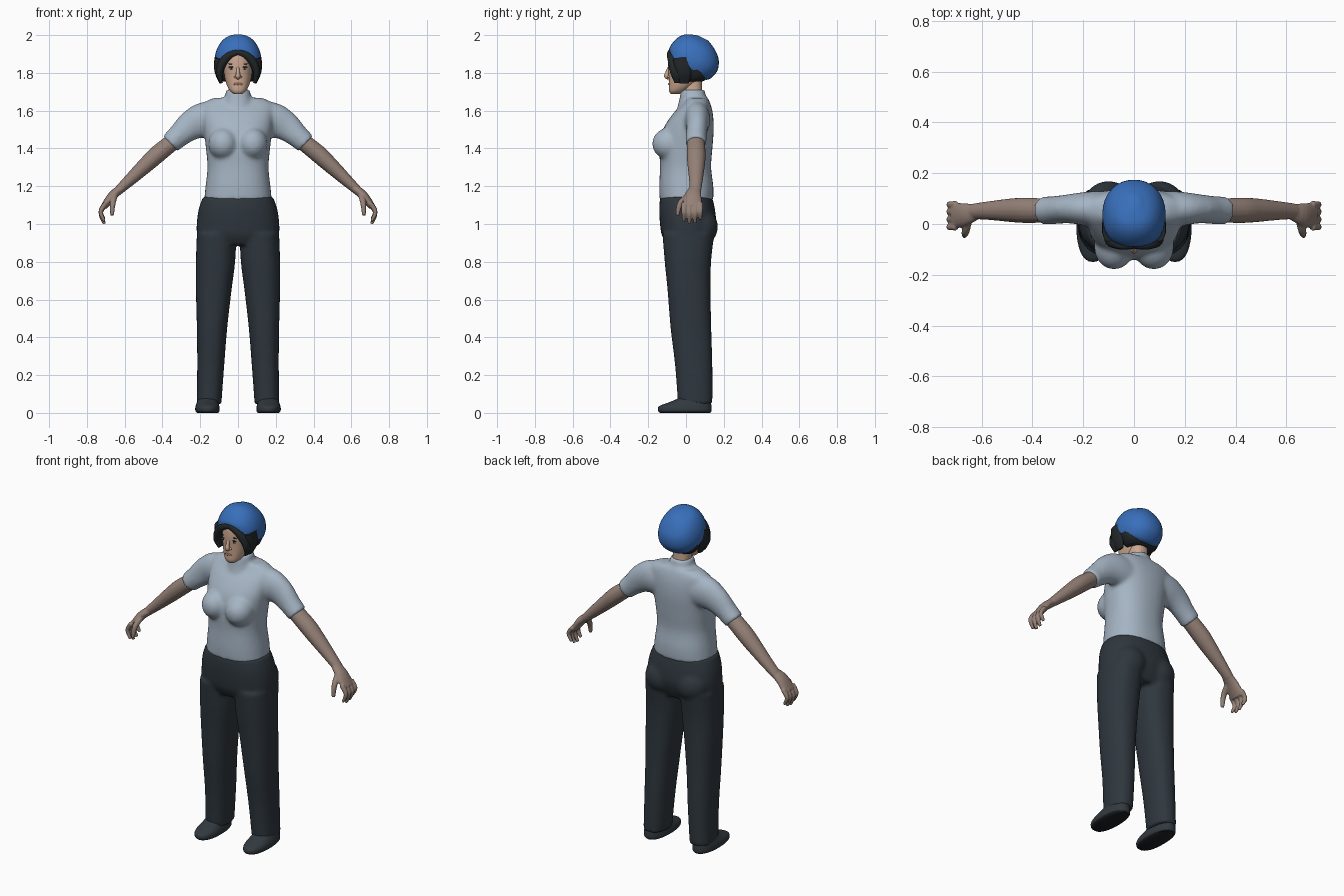
import bpy, bmesh, math
from mathutils import Vector, Matrix
from mathutils.bvhtree import BVHTree

cube = bpy.data.objects.get("Cube")
if cube:
    bpy.data.objects.remove(cube)


def material(name, *rgb):
    m = bpy.data.materials.new(name)
    m.use_nodes = True
    m.diffuse_color = (*rgb, 1)
    m.node_tree.nodes["Principled BSDF"].inputs["Base Color"].default_value = (*rgb, 1)
    return m


BLUE = material("hat_blue", .04, .16, .5)
GREY = material("shirt_grey", .38, .46, .55)
DARK = material("trouser_slate", .028, .038, .048)
SHOE = material("shoe_slate", .032, .042, .05)
SOLE = material("sole_black", .012, .014, .018)
FACE = material("face_skin", .6, .39, .28)
SKIN = material("arm_skin", .3, .22, .185)
HAIR = material("hair_black", .016, .02, .022)
WHITE = material("eye_white", .6, .58, .55)
LIPS = material("lip_rose", .42, .2, .16)


def spline(rows, steps=4):
    """Smooth curve through rows of numbers."""
    out = []
    for i in range(len(rows) - 1):
        p, q = rows[i], rows[i + 1]
        o, r = rows[max(i - 1, 0)], rows[min(i + 2, len(rows) - 1)]
        for k in range(steps):
            t = k / steps
            out.append([b + t * ((c - a) + t * (2 * a - 5 * b + 4 * c - d
                        + t * (3 * b - a - 3 * c + d))) / 2
                        for a, b, c, d in zip(o, p, q, r)])
    return out + [list(rows[-1])]


def skin_rings(bm, rings, sides, power):
    """Join rings given as centre and two half-axes, and cap both ends."""
    loops = []
    for centre, a, b in rings:
        loop = []
        for i in range(sides):
            t = 2 * math.pi * i / sides
            c, s = math.cos(t), math.sin(t)
            u = math.copysign(abs(c) ** (2 / power), c)
            v = math.copysign(abs(s) ** (2 / power), s)
            loop.append(bm.verts.new(centre + a * u + b * v))
        loops.append(loop)
    for low, high in zip(loops, loops[1:]):
        for i in range(sides):
            j = (i + 1) % sides
            bm.faces.new((low[i], low[j], high[j], high[i]))
    bm.faces.new(loops[0][::-1])
    bm.faces.new(loops[-1])


def stack(bm, rows, sides=32, power=2.3):
    """Horizontal sections: z, x from, x to, y from, y to."""
    rings = []
    for z, x0, x1, y0, y1 in spline(rows):
        rings.append((Vector(((x0 + x1) / 2, (y0 + y1) / 2, z)),
                      Vector(((x1 - x0) / 2, 0, 0)), Vector((0, (y1 - y0) / 2, 0))))
    skin_rings(bm, rings, sides, power)


def body(bm, rows, **kw):
    """Symmetric horizontal sections: z, half width, y front, y back."""
    stack(bm, [(z, -r, r, f, b) for z, r, f, b in rows], **kw)


def tube(bm, rows, sides=16):
    """Limb along a path: x, y, z, thickness radius, depth radius."""
    pts = spline(rows)
    rings = []
    for i, p in enumerate(pts):
        t = (Vector(pts[min(i + 1, len(pts) - 1)][:3]) - Vector(pts[max(i - 1, 0)][:3])).normalized()
        side = Vector((0, 1, 0))
        side = (side - t * side.dot(t)).normalized()
        rings.append((Vector(p[:3]), t.cross(side) * p[3], side * p[4]))
    skin_rings(bm, rings, sides, 2)


def ball(bm, centre, size):
    m = Matrix.Translation(centre) @ Matrix.Diagonal((*size, 1))
    bmesh.ops.create_uvsphere(bm, u_segments=20, v_segments=12, radius=1, matrix=m)


def mirror(bm):
    geom = bmesh.ops.duplicate(bm, geom=bm.verts[:] + bm.edges[:] + bm.faces[:])["geom"]
    for v in geom:
        if isinstance(v, bmesh.types.BMVert):
            v.co.x *= -1


def finish(bm, name, *mats, voxel=0, smooth=0):
    bmesh.ops.recalc_face_normals(bm, faces=bm.faces[:])
    me = bpy.data.meshes.new(name)
    bm.to_mesh(me)
    bm.free()
    for m in mats:
        me.materials.append(m)
    ob = bpy.data.objects.new(name, me)
    bpy.context.collection.objects.link(ob)
    bpy.ops.object.select_all(action='DESELECT')
    ob.select_set(True)
    bpy.context.view_layer.objects.active = ob
    bpy.ops.object.shade_smooth_by_angle(angle=math.radians(50))
    if voxel:
        r = ob.modifiers.new("blend", 'REMESH')
        r.mode, r.voxel_size, r.use_smooth_shade = 'VOXEL', voxel, True
        s = ob.modifiers.new("soften", 'SMOOTH')
        s.factor, s.iterations = .5, smooth
    return ob


# Shirt: sleeves and bust mirrored, then torso and collar
bm = bmesh.new()
tube(bm, [(.1, .06, 1.55, .09, .07), (.18, .06, 1.55, .095, .068),
          (.25, .06, 1.52, .08, .058), (.31, .055, 1.47, .063, .055), (.36, .053, 1.425, .056, .056)], 24)
ball(bm, (.078, -.09, 1.425), (.08, .09, .085))
mirror(bm)
body(bm, [(1.125, .18, -.14, .145), (1.2, .172, -.142, .145), (1.3, .162, -.138, .133),
          (1.4, .17, -.14, .14), (1.5, .182, -.122, .147), (1.58, .19, -.072, .143),
          (1.635, .19, -.02, .13), (1.668, .13, .0, .115)])
body(bm, [(1.6, .08, -.05, .11), (1.66, .072, -.035, .105), (1.71, .062, -.028, .1)])
finish(bm, "shirt", GREY, voxel=.01, smooth=10)

# Trousers: legs and seat mirrored, then hips
bm = bmesh.new()
stack(bm, [(.045, .088, .219, -.043, .14), (.25, .073, .216, -.058, .14), (.45, .057, .218, -.082, .134),
           (.65, .034, .223, -.098, .13), (.8, .015, .223, -.113, .133), (.95, .008, .218, -.125, .15)])
ball(bm, (.1, .075, .985), (.1, .095, .1))
mirror(bm)
body(bm, [(.89, .19, -.1, .12), (.94, .216, -.128, .145), (1., .219, -.138, .16),
          (1.08, .208, -.142, .153), (1.145, .185, -.137, .138)])
finish(bm, "trousers", DARK, voxel=.01, smooth=8)

# Shoes with dark soles
bm = bmesh.new()
stack(bm, [(0, .105, .216, -.138, .128), (.012, .097, .226, -.148, .135),
           (.035, .099, .225, -.143, .135), (.056, .104, .218, -.09, .132), (.085, .11, .208, -.02, .13)])
mirror(bm)
bmesh.ops.recalc_face_normals(bm, faces=bm.faces[:])
for f in bm.faces:
    f.material_index = int(f.normal.z < -.6)
finish(bm, "shoes", SHOE, SOLE)

# Arms with palms, fingers and thumbs
bm = bmesh.new()
tube(bm, [(.32, .052, 1.455, .044, .046), (.42, .054, 1.375, .047, .05), (.48, .054, 1.32, .043, .047),
          (.56, .053, 1.245, .034, .038), (.63, .05, 1.18, .025, .031)])
tube(bm, [(.615, .05, 1.19, .023, .03), (.665, .037, 1.15, .024, .045), (.71, .033, 1.09, .018, .053)])
for y, reach in ((-.012, .9), (.018, 1.05), (.048, 1), (.077, .8)):
    tube(bm, [(.7, y, 1.11, .014, .014), (.727, y, 1.1 - .04 * reach, .0125, .0125),
              (.707, y, 1.1 - .095 * reach, .009, .009)], 10)
tube(bm, [(.65, .02, 1.155, .016, .016), (.663, -.03, 1.11, .016, .016), (.667, -.046, 1.045, .01, .01)], 10)
mirror(bm)
finish(bm, "arms", SKIN, voxel=.005, smooth=4)

# Neck
bm = bmesh.new()
body(bm, [(1.64, .056, -.02, .09), (1.72, .05, -.018, .085), (1.8, .05, -.04, .085)])
finish(bm, "neck", FACE)

# Head
bm = bmesh.new()
body(bm, [(1.688, .022, -.08, -.035), (1.705, .043, -.09, .0), (1.74, .061, -.091, .05),
          (1.79, .073, -.092, .09), (1.85, .077, -.095, .11), (1.91, .07, -.085, .11), (1.95, .04, -.04, .07)])
surface = BVHTree.FromBMesh(bm)
finish(bm, "head", FACE)


def on_face(bm, x, z, size, lift=0):
    hit = surface.ray_cast(Vector((x, -1, z)), Vector((0, 1, 0)))[0]
    ball(bm, hit - Vector((0, lift, 0)), size)


# Nose
bm = bmesh.new()
tube(bm, [(0, -.088, 1.835, .007, .006), (0, -.098, 1.805, .009, .01), (0, -.103, 1.783, .013, .013),
          (0, -.092, 1.772, .009, .008)])
for s in (1, -1):
    on_face(bm, s * .012, 1.779, (.009, .009, .007))
finish(bm, "nose", FACE)

# Eyes, irises, brows and mouth
for name, mat, x, z, size, lift in (
        ("eyes", WHITE, .034, 1.824, (.014, .004, .006), 0),
        ("irises", HAIR, .034, 1.824, (.006, .003, .006), .002),
        ("lashes", HAIR, .035, 1.831, (.016, .004, .0025), .001),
        ("brows", HAIR, .036, 1.848, (.018, .004, .003), 0),
        ("lips", LIPS, .009, 1.741, (.015, .0045, .006), 0)):
    bm = bmesh.new()
    for s in (1, -1):
        on_face(bm, s * x, z, size, lift)
    finish(bm, name, mat)

# Hair: side locks and fringe mirrored, then the bob
bm = bmesh.new()
tube(bm, [(.0, -.085, 1.91, .014, .012), (.045, -.088, 1.893, .018, .013), (.08, -.07, 1.855, .022, .025),
          (.099, -.05, 1.8, .018, .032), (.088, -.045, 1.748, .008, .016)])
tube(bm, [(.1, -.02, 1.88, .025, .05), (.105, -.012, 1.81, .02, .045), (.09, -.01, 1.745, .008, .025)])
mirror(bm)
body(bm, [(1.755, .078, .0, .09), (1.775, .1, -.015, .115), (1.82, .118, -.045, .13),
          (1.87, .116, -.06, .13), (1.92, .09, -.05, .11)])
finish(bm, "hair", HAIR)

# Soft hat: built level, brim raised over the brow, then tilted back
bm = bmesh.new()
body(bm, [(0, .106, -.116, .115), (.02, .12, -.127, .133), (.07, .124, -.136, .145),
          (.125, .107, -.124, .125), (.165, .073, -.092, .08), (.19, .02, -.03, .03)], power=2.2)
for v in bm.verts:
    if v.co.y < 0 and v.co.z < .06:
        v.co.z += .035 * max(0, 1 - (v.co.x / .1) ** 2) * (1 - v.co.z / .06)
bmesh.ops.transform(bm, verts=bm.verts[:],
                    matrix=Matrix.Translation((0, .005, 1.815)) @ Matrix.Rotation(math.radians(-27), 4, 'X'))
finish(bm, "soft_hat", BLUE)
